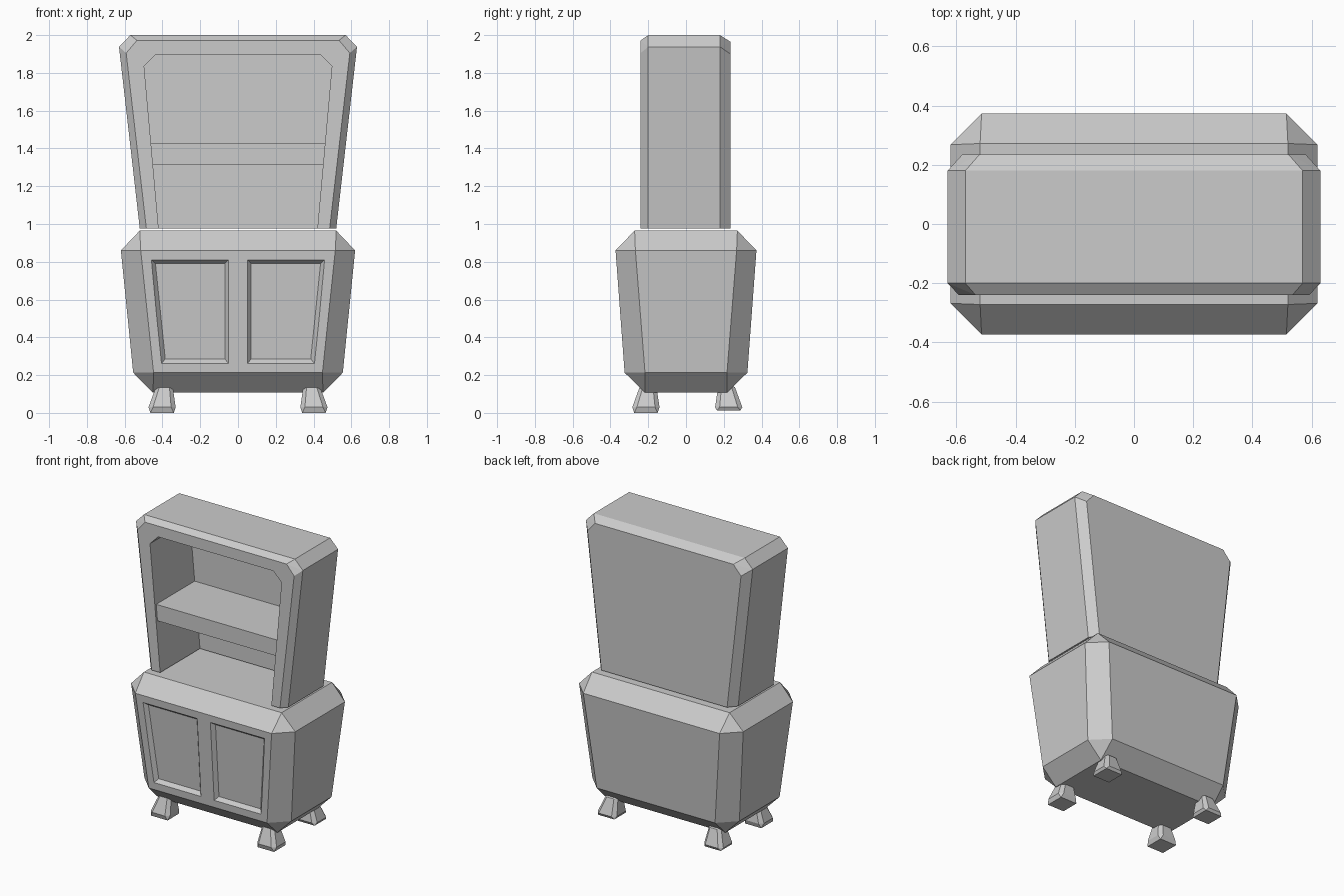
import bpy, bmesh

if "Cube" in bpy.data.objects:
    bpy.data.objects.remove(bpy.data.objects["Cube"])


def hull(name, pts):
    """Flat-faced convex solid through the given points."""
    bm = bmesh.new()
    for p in pts:
        bm.verts.new(p)
    bmesh.ops.remove_doubles(bm, verts=bm.verts, dist=1e-5)
    bmesh.ops.convex_hull(bm, input=bm.verts)
    bmesh.ops.dissolve_limit(bm, angle_limit=0.03, verts=bm.verts, edges=bm.edges)
    bmesh.ops.recalc_face_normals(bm, faces=bm.faces)
    me = bpy.data.meshes.new(name)
    bm.to_mesh(me)
    bm.free()
    ob = bpy.data.objects.new(name, me)
    bpy.context.collection.objects.link(ob)
    return ob


def ring(hx, hy, z, chamfer=0.0, cx=0.0, cy=0.0):
    """Rectangle at height z, with optional chamfered corners."""
    pts = []
    for sx in (-1, 1):
        for sy in (-1, 1):
            pts.append((cx + sx * (hx - chamfer), cy + sy * hy, z))
            pts.append((cx + sx * hx, cy + sy * (hy - chamfer), z))
    return pts


def section(y, half):
    """Mirrored x-z profile placed at depth y."""
    return [(s * x, y, z) for x, z in half for s in (-1, 1)]


def cut(target, cutter):
    cutter.hide_render = True
    m = target.modifiers.new("cut", 'BOOLEAN')
    m.operation, m.solver, m.object = 'DIFFERENCE', 'EXACT', cutter
    bpy.context.view_layer.objects.active = target
    bpy.ops.object.modifier_apply(modifier=m.name)
    bpy.data.objects.remove(cutter)


# Lower cabinet: tapered, bevelled box
cabinet = hull("lower_cabinet",
               ring(0.45, 0.217, 0.107) + ring(0.555, 0.325, 0.213, 0.108)
               + ring(0.62, 0.373, 0.86, 0.105) + ring(0.52, 0.272, 0.965))


# Recessed door panels with sloping sides, following the leaning front
def front_y(z):
    return -0.325 - (z - 0.213) * 0.048 / 0.647


def panel(s, inner, bottom, top, depth):
    return [(s * x, front_y(z) + depth, z)
            for z, outer in (bottom, top) for x in (inner, outer)]


for s in (-1, 1):
    cut(cabinet, hull("door_cutter",
        panel(s, 0.03, (0.24, 0.425), (0.83, 0.48), -0.025)
        + panel(s, 0.07, (0.285, 0.385), (0.79, 0.437), 0.025)))

# Upper hutch: flared shell with chamfered edges, open at front and bottom
B = 0.975
hutch = hull("upper_hutch",
             section(-0.24, [(0.485, B), (0.592, 1.905), (0.535, 1.972)])
             + section(-0.20, [(0.52, B), (0.63, 1.938), (0.57, 2.0)])
             + section(0.18, [(0.52, B), (0.63, 1.938), (0.57, 2.0)])
             + section(0.235, [(0.475, B), (0.58, 1.90), (0.522, 1.965)]))
opening = [(0.409, 0.85), (0.497, 1.835), (0.435, 1.898)]
cut(hutch, hull("opening_cutter", section(-0.4, opening) + section(0.19, opening)))

# Shelf
shelf = [(0.453, 1.315), (0.463, 1.425)]
hull("shelf", section(-0.225, shelf) + section(0.195, shelf))

# Feet: small splayed, chamfered blocks
for sx, side in ((-1, "left"), (1, "right")):
    for cy, end in ((-0.212, "front"), (0.226, "back")):
        ty = cy * 0.95
        hull(f"{end}_{side}_foot",
             ring(0.062, 0.062, 0.0 if cy < 0 else 0.012, 0, sx * 0.402, cy)
             + ring(0.072, 0.072, 0.03, 0.024, sx * 0.402, cy)
             + ring(0.045, 0.045, 0.135, 0.018, sx * 0.39, ty)
             + ring(0.03, 0.03, 0.145, 0, sx * 0.39, ty))
